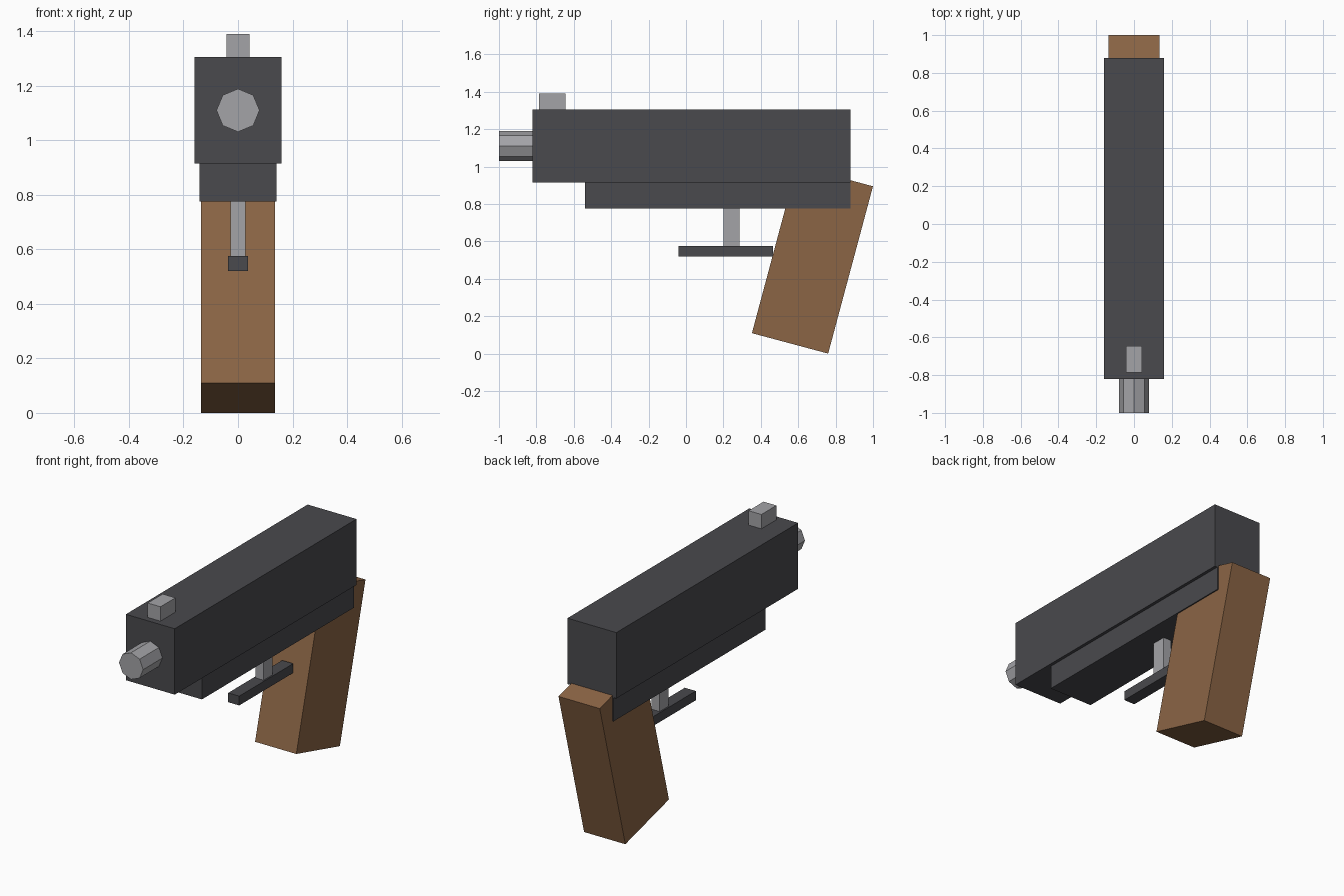
import bpy
from math import radians

cube = bpy.data.objects.get("Cube")
if cube:
    bpy.data.objects.remove(cube, do_unlink=True)


def material(name, rgb):
    mat = bpy.data.materials.new(name)
    mat.use_nodes = True
    color = (*rgb, 1.0)
    mat.diffuse_color = color
    mat.node_tree.nodes["Principled BSDF"].inputs["Base Color"].default_value = color
    return mat


dark = material("dark gunmetal", (0.067, 0.067, 0.075))
steel = material("light steel", (0.37, 0.37, 0.39))
wood = material("brown wood", (0.26, 0.13, 0.06))


def finish(name, mat):
    obj = bpy.context.object
    obj.name = name
    obj.data.materials.append(mat)
    return obj


def box(name, mat, width, y, z, tilt=0.0):
    """Box centred on x = 0, spanning the y and z ranges before tilting."""
    bpy.ops.mesh.primitive_cube_add(
        size=1, location=(0, sum(y) / 2, sum(z) / 2), rotation=(tilt, 0, 0))
    obj = bpy.context.object
    obj.scale = (width, y[1] - y[0], z[1] - z[0])
    bpy.ops.object.transform_apply(location=False, rotation=False, scale=True)
    return finish(name, mat)


# Upper body and the narrower frame below it
box("slide", dark, 0.32, (-0.82, 0.88), (0.915, 1.305))
box("frame", dark, 0.284, (-0.54, 0.88), (0.775, 0.915))

# Grip leaning back at the top
box("grip", wood, 0.27, (0.465, 0.887), (0.039, 0.965), tilt=radians(-15))

# Trigger and its guard bar
box("trigger", steel, 0.054, (0.20, 0.285), (0.575, 0.775))
box("trigger_guard", dark, 0.072, (-0.04, 0.465), (0.52, 0.575))

# Sight on top near the muzzle
box("front_sight", steel, 0.084, (-0.785, -0.645), (1.305, 1.39))

# Eight-sided barrel with a corner pointing up
bpy.ops.mesh.primitive_cylinder_add(
    vertices=8, radius=0.079, depth=0.2,
    location=(0, -0.9, 1.11), rotation=(radians(90), 0, 0))
finish("barrel", steel)
